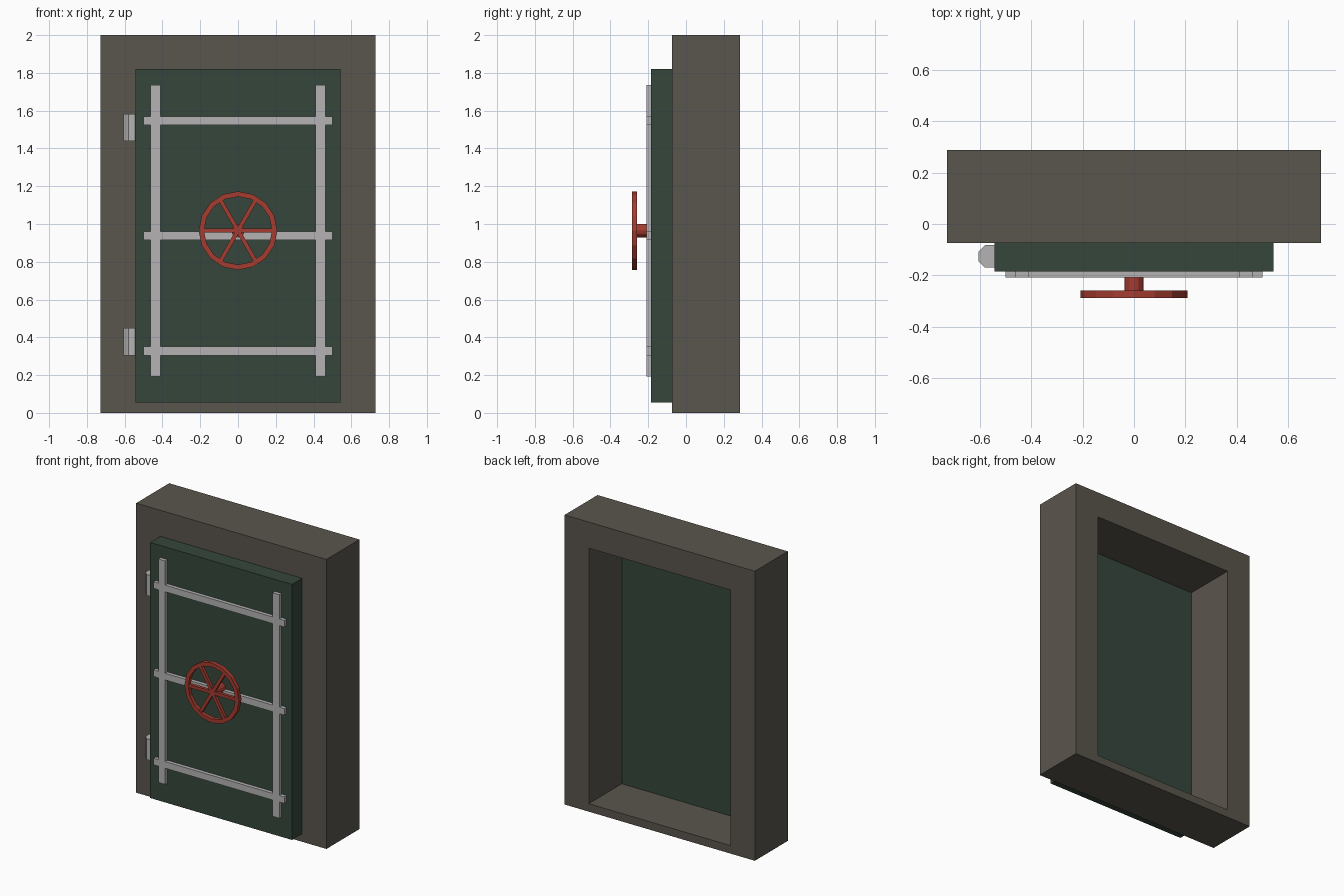
import bpy, bmesh, math
from mathutils import Matrix

if "Cube" in bpy.data.objects:
    bpy.data.objects.remove(bpy.data.objects["Cube"])


def mat(name, rgb):
    m = bpy.data.materials.new(name)
    m.diffuse_color = (*rgb, 1)
    m.use_nodes = True
    m.node_tree.nodes["Principled BSDF"].inputs["Base Color"].default_value = m.diffuse_color
    return m


CONCRETE = mat("concrete_grey_brown", (0.102, 0.092, 0.074))
GREEN = mat("dark_green_paint", (0.036, 0.062, 0.045))
STEEL = mat("light_steel", (0.46, 0.45, 0.45))
RED = mat("red_paint", (0.37, 0.045, 0.03))


def finish(name, bm, material):
    bmesh.ops.recalc_face_normals(bm, faces=bm.faces)
    me = bpy.data.meshes.new(name)
    bm.to_mesh(me)
    bm.free()
    me.materials.append(material)
    ob = bpy.data.objects.new(name, me)
    bpy.context.collection.objects.link(ob)
    return ob


def box(name, x, y, z, material):
    """Box from (min, max) ranges."""
    bm = bmesh.new()
    bmesh.ops.create_cube(bm, size=1)
    for v in bm.verts:
        v.co = [r[0] + (c + 0.5) * (r[1] - r[0]) for c, r in zip(v.co, (x, y, z))]
    return finish(name, bm, material)


def ring(name, outer, inner, y0, y1, material):
    """Closed band between two matching xz outlines, from y0 to y1."""
    bm = bmesh.new()
    loops = [[bm.verts.new((x, y, z)) for x, z in pts]
             for pts, y in ((outer, y0), (outer, y1), (inner, y1), (inner, y0))]
    n = len(outer)
    for k in range(4):
        a, b = loops[k], loops[(k + 1) % 4]
        for i in range(n):
            j = (i + 1) % n
            bm.faces.new((a[i], a[j], b[j], b[i]))
    return finish(name, bm, material)


def rect(hx, z0, z1):
    return [(-hx, z0), (hx, z0), (hx, z1), (-hx, z1)]


def circle(r, n, cz):
    return [(r * math.cos(2 * math.pi * i / n), cz + r * math.sin(2 * math.pi * i / n))
            for i in range(n)]


def cylinder(name, r, depth, sides, matrix, material):
    bm = bmesh.new()
    bmesh.ops.create_cone(bm, cap_ends=True, segments=sides, radius1=r, radius2=r,
                          depth=depth, matrix=matrix)
    return finish(name, bm, material)


# Surround with open doorway, and the door slab covering its front
ring("door_surround", rect(0.727, 0, 2), rect(0.542, 0.055, 1.82), -0.073, 0.287, CONCRETE)
box("door_slab", (-0.542, 0.542), (-0.184, -0.073), (0.055, 1.82), GREEN)

# Reinforcing bars on the door face
for side, x in (("left", -0.437), ("right", 0.437)):
    box("upright_bar_" + side, (x - 0.026, x + 0.026), (-0.209, -0.184), (0.193, 1.737), STEEL)
for level, z in (("lower", 0.328), ("middle", 0.938), ("upper", 1.547)):
    box("cross_bar_" + level, (-0.5, 0.5), (-0.209, -0.184), (z - 0.023, z + 0.023), STEEL)

# Octagonal hinge barrels
for level, z in (("lower", 0.377), ("upper", 1.511)):
    cylinder("hinge_" + level, 0.047, 0.145, 8,
             Matrix.Translation((-0.562, -0.126, z)) @ Matrix.Rotation(math.pi / 8, 4, 'Z'), STEEL)

# Handwheel: hub, rim and spokes
WZ = 0.965
cylinder("wheel_hub", 0.036, 0.092, 12,
         Matrix.Translation((0, -0.230, WZ)) @ Matrix.Rotation(math.pi / 2, 4, 'X'), RED)
ring("wheel_rim", circle(0.208, 16, WZ), circle(0.180, 16, WZ), -0.287, -0.259, RED)
for i in range(3):
    spoke = box(f"wheel_spoke_{i + 1}", (-0.19, 0.19), (-0.284, -0.262), (-0.011, 0.011), RED)
    spoke.data.transform(Matrix.Translation((0, 0, WZ)) @ Matrix.Rotation(i * math.pi / 3, 4, 'Y'))
